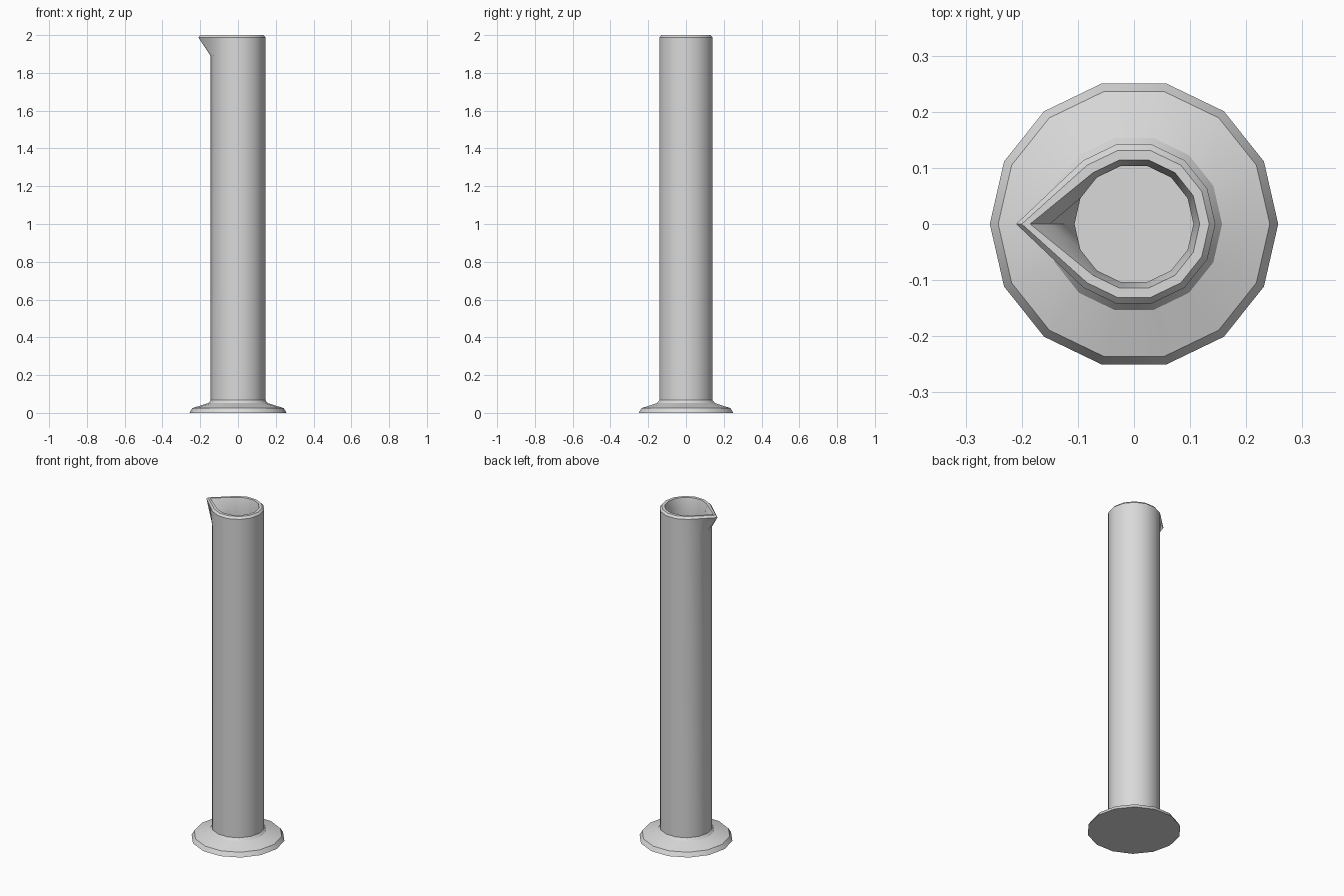
import bpy
import bmesh
from math import cos, sin, pi, radians

SIDES = 14

cube = bpy.data.objects.get("Cube")
if cube:
    bpy.data.objects.remove(cube, do_unlink=True)

grey = bpy.data.materials.new("light grey")
grey.use_nodes = True
colour = (0.7, 0.7, 0.7, 1)
grey.diffuse_color = colour
grey.node_tree.nodes["Principled BSDF"].inputs["Base Color"].default_value = colour


def ring(bm, radius, z, tip=None, wide=False):
    """A 14-sided ring starting at -x; a tip pulls it out into a pouring lip."""
    pts = [[-radius * cos(2 * pi * i / SIDES), radius * sin(2 * pi * i / SIDES)]
           for i in range(SIDES)]
    if tip:
        pts[0] = [-tip, 0]
        if wide:
            # Straighten the lip sides from the tip to the round part
            for near, far in ((1, 2), (-1, -2)):
                pts[near] = [(a + b) / 2 for a, b in zip(pts[0], pts[far])]
    return [bm.verts.new((x, y, z)) for x, y in pts]


def lathe(name, rows):
    """Skin a stack of rings and cap both ends."""
    bm = bmesh.new()
    rings = [ring(bm, *row) for row in rows]
    for low, high in zip(rings, rings[1:]):
        for i in range(SIDES):
            j = (i + 1) % SIDES
            bm.faces.new((low[i], low[j], high[j], high[i]))
    bm.faces.new(rings[0])
    bm.faces.new(rings[-1])
    bmesh.ops.recalc_face_normals(bm, faces=bm.faces)
    mesh = bpy.data.meshes.new(name)
    bm.to_mesh(mesh)
    bm.free()
    mesh.materials.append(grey)
    obj = bpy.data.objects.new(name, mesh)
    bpy.context.collection.objects.link(obj)
    bpy.ops.object.select_all(action="DESELECT")
    obj.select_set(True)
    bpy.context.view_layer.objects.active = obj
    bpy.ops.object.shade_smooth_by_angle(angle=radians(30))
    return obj


# Foot, tube, pouring lip and hollow as one continuous skin
lathe("measuring_cylinder", [
    (0.257, 0),                     # foot
    (0.242, 0.025),
    (0.157, 0.052),                 # collar
    (0.145, 0.067),
    (0.145, 1.89),                  # outer wall
    (0.145, 1.988, 0.21, True),     # lip and rim
    (0.134, 2, 0.2, True),
    (0.117, 2, 0.185, True),
    (0.106, 1.95, 0.15),            # inside of lip
    (0.106, 1.88),
    (0.106, 0.07),                  # inner floor
])
